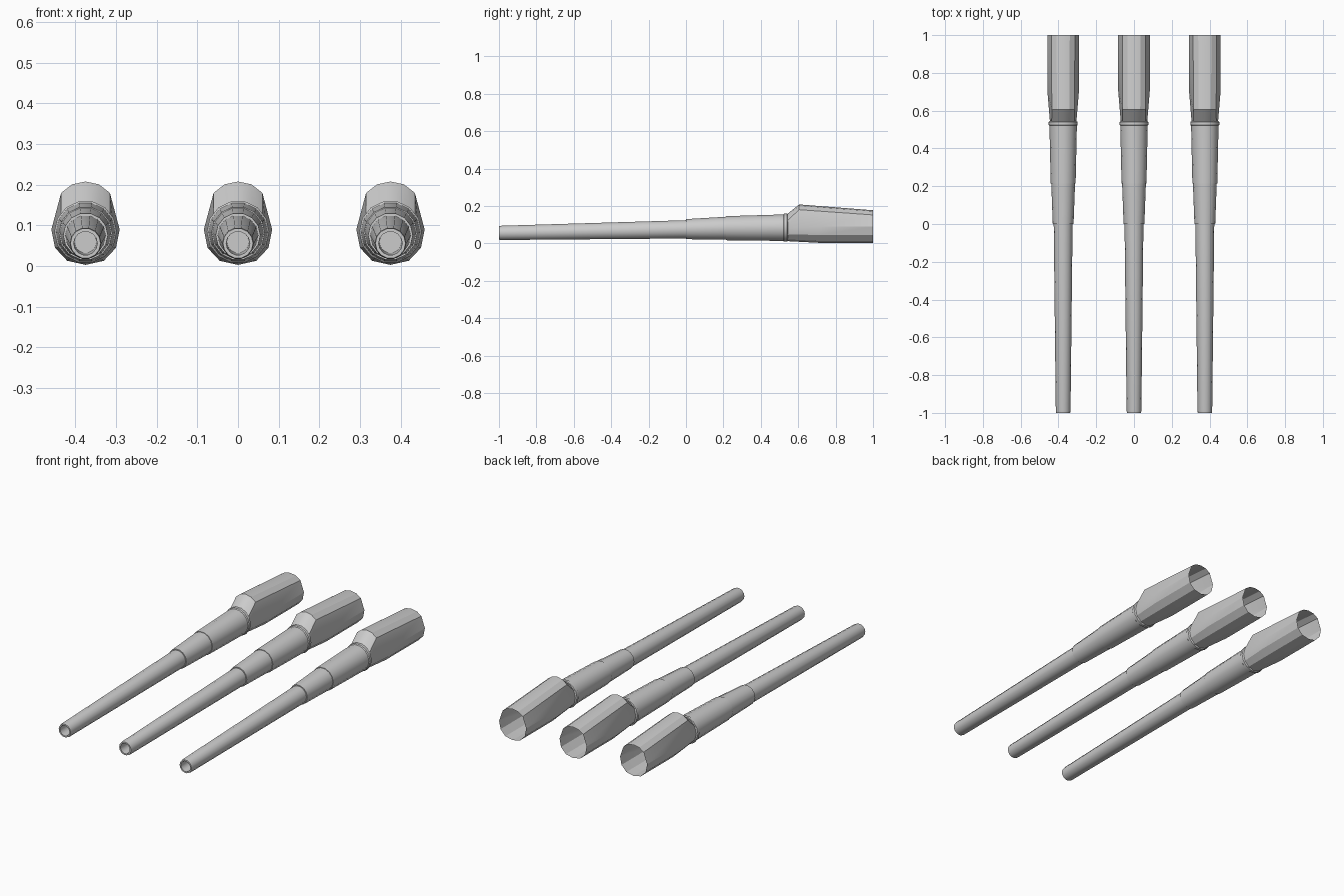
import bpy, bmesh
from math import sin, cos, pi, radians

if "Cube" in bpy.data.objects:
    bpy.data.objects.remove(bpy.data.objects["Cube"])

SPACING = 0.375


def circle(y, zc, r, n=14):
    return [(r * cos(2 * pi * i / n), y, zc + r * sin(2 * pi * i / n)) for i in range(n)]


def mirrored(half):
    # half ring runs bottom to top on the +x side; both ends lie on x = 0
    return half + [(-x, y, z) for x, y, z in half[-2:0:-1]]


def loft(name, rings, x, cap_end=False, angle=30):
    bm = bmesh.new()
    loops = [[bm.verts.new(p) for p in ring] for ring in rings]
    n = len(loops[0])
    for a, b in zip(loops, loops[1:]):
        for i in range(n):
            j = (i + 1) % n
            bm.faces.new((a[i], a[j], b[j], b[i]))
    if cap_end:
        bm.faces.new(loops[-1])
    bmesh.ops.recalc_face_normals(bm, faces=bm.faces)
    mesh = bpy.data.meshes.new(name)
    bm.to_mesh(mesh)
    bm.free()
    obj = bpy.data.objects.new(name, mesh)
    obj.location.x = x
    bpy.context.collection.objects.link(obj)
    bpy.ops.object.select_all(action='DESELECT')
    obj.select_set(True)
    bpy.context.view_layer.objects.active = obj
    bpy.ops.object.shade_smooth_by_angle(angle=radians(angle))
    return obj


# Stepped tube: bore end, muzzle, then three thickening stages (y, centre z, radius)
tube = [(0.54, 0.084, 0.070), (0.54, 0.084, 0.073),
        (0.215, 0.081, 0.066), (0.215, 0.081, 0.063),
        (0.0, 0.076, 0.055), (0.0, 0.075, 0.050),
        (-0.99, 0.056, 0.039), (-1.0, 0.056, 0.037),
        (-1.0, 0.056, 0.029), (-0.85, 0.059, 0.027)]

# Collar in front of the sleeve
collar = [(0.52, 0.084, 0.072), (0.525, 0.084, 0.077),
          (0.54, 0.084, 0.077), (0.545, 0.084, 0.070)]

# Sleeve cross-sections: neck, shoulder and open rear
low = [(0, 0.003), (0.045, 0.013), (0.075, 0.045), (0.084, 0.09)]
shoulder = ([(x, 0.71, z) for x, z in low]
            + [(x, 0.605, z) for x, z in [(0.060, 0.180), (0.033, 0.201), (0, 0.208)]])
rear = [(x, 1.0, z) for x, z in low + [(0.062, 0.152), (0.035, 0.171), (0, 0.177)]]
neck = [(0.070 * sin(pi * i / 6), 0.54, 0.084 - 0.072 * cos(pi * i / 6)) for i in range(7)]

for k, side in ((-1, "left"), (0, "middle"), (1, "right")):
    x = k * SPACING
    loft(side + "_barrel", [circle(*s) for s in tube], x, cap_end=True)
    loft(side + "_collar", [circle(*s) for s in collar], x)
    loft(side + "_sleeve", [mirrored(r) for r in (neck, shoulder, rear)], x, angle=25)
